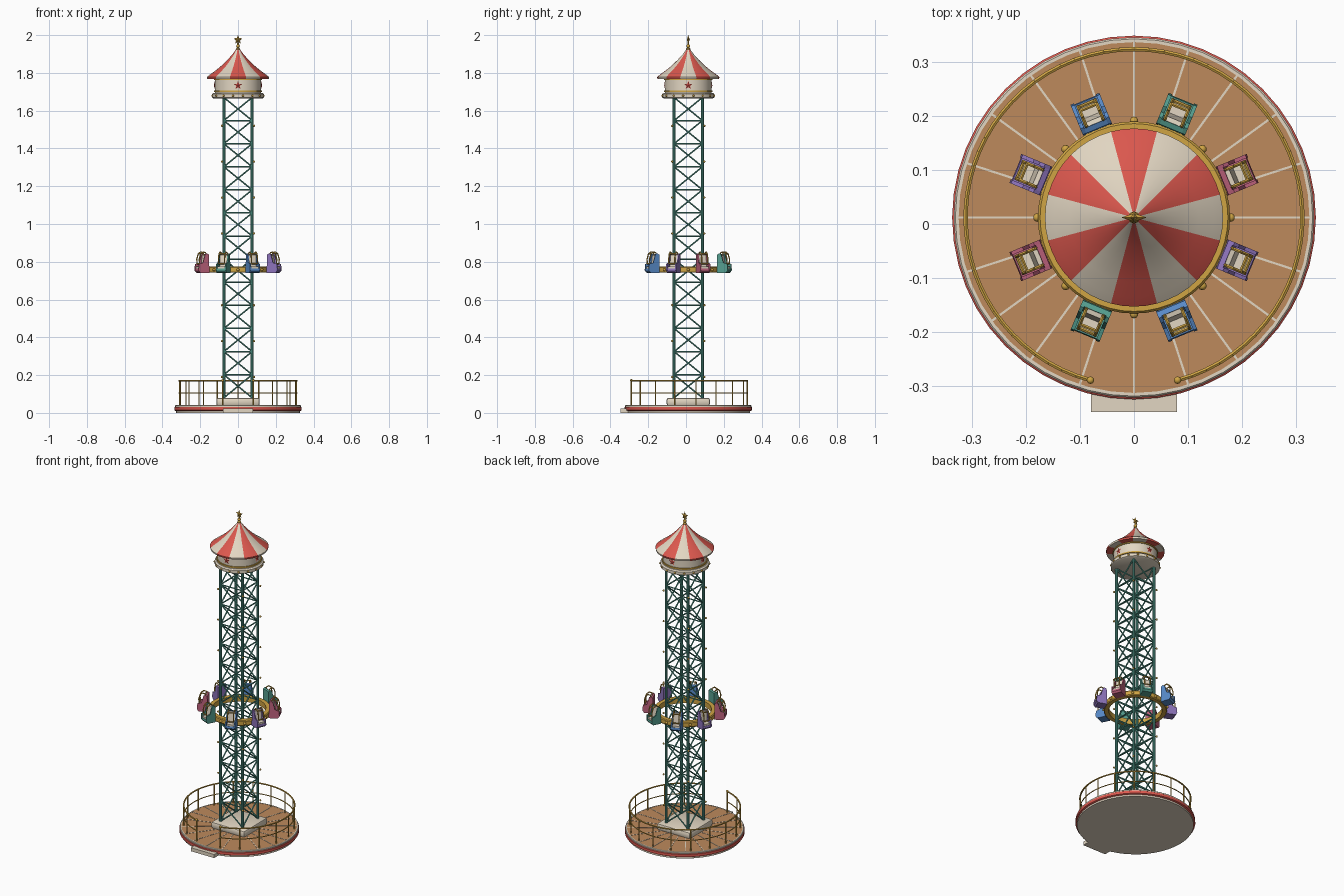
import bpy, bmesh, math
from mathutils import Matrix, Vector

if "Cube" in bpy.data.objects:
    bpy.data.objects.remove(bpy.data.objects["Cube"])

CY = 0.012  # tower axis sits slightly behind the origin because of the entry step
tau = math.tau


def mat(name, r, g, b):
    m = bpy.data.materials.new(name)
    lin = [((c / 255 + 0.055) / 1.055) ** 2.4 for c in (r, g, b)]
    m.diffuse_color = (*lin, 1)
    m.use_nodes = True
    m.node_tree.nodes["Principled BSDF"].inputs["Base Color"].default_value = m.diffuse_color
    return m


cream = mat("cream", 226, 214, 194)
red = mat("coral red", 220, 88, 78)
wood = mat("deck wood", 190, 138, 92)
gold = mat("gold", 208, 165, 68)
teal = mat("teal", 86, 160, 145)
pink = mat("rose pink", 190, 98, 125)
blue = mat("sky blue", 88, 138, 200)
purple = mat("lavender", 142, 116, 188)


def finish(bm, name, *mats, smooth=True):
    bmesh.ops.recalc_face_normals(bm, faces=bm.faces)
    for f in bm.faces:
        f.smooth = smooth
    me = bpy.data.meshes.new(name)
    bm.to_mesh(me)
    bm.free()
    if smooth:
        me.set_sharp_from_angle(angle=math.radians(35))
    for m in mats:
        me.materials.append(m)
    ob = bpy.data.objects.new(name, me)
    ob.location.y = CY
    bpy.context.collection.objects.link(ob)
    return ob


def box(bm, x0, x1, y0, y1, z0, z1, m=Matrix()):
    s = Matrix.Diagonal((x1 - x0, y1 - y0, z1 - z0, 1))
    t = Matrix.Translation(((x0 + x1) / 2, (y0 + y1) / 2, (z0 + z1) / 2))
    return bmesh.ops.create_cube(bm, size=1, matrix=m @ t @ s)


def tube(bm, pts, r, n=6):
    for a, b in zip(pts, pts[1:]):
        a, b = Vector(a), Vector(b)
        d = b - a
        m = Matrix.Translation((a + b) / 2) @ d.to_track_quat('Z', 'Y').to_matrix().to_4x4()
        bmesh.ops.create_cone(bm, cap_ends=True, segments=n, radius1=r, radius2=r,
                              depth=d.length, matrix=m)


def ball(bm, p, r):
    bmesh.ops.create_icosphere(bm, subdivisions=2, radius=r, matrix=Matrix.Translation(p))


def lathe(name, prof, *mats, n=48, closed=False, rule=None):
    bm = bmesh.new()
    rings = [[bm.verts.new((r * math.cos(tau * i / n), r * math.sin(tau * i / n), z))
              for i in range(n)] for r, z in prof]
    pairs = list(zip(rings, rings[1:]))
    if closed:
        pairs.append((rings[-1], rings[0]))
    for a, b in pairs:
        for i in range(n):
            j = (i + 1) % n
            f = bm.faces.new((a[i], a[j], b[j], b[i]))
            if rule:
                c = f.calc_center_median()
                f.material_index = rule(math.degrees(math.atan2(c.y, c.x)))
    if not closed:
        bm.faces.new(rings[0])
        bm.faces.new(rings[-1])
    return finish(bm, name, *mats)


def star(bm, R, th, m):
    # flat five-pointed star facing -y with slightly raised middle
    pts = [((R if k % 2 == 0 else R * 0.45) * math.sin(tau * k / 10),
            (R if k % 2 == 0 else R * 0.45) * math.cos(tau * k / 10)) for k in range(10)]
    rim = [bm.verts.new(m @ Vector((x, 0, z))) for x, z in pts]
    for s in (-1, 1):
        c = bm.verts.new(m @ Vector((0, s * th, 0)))
        for k in range(10):
            bm.faces.new((rim[k], rim[(k + 1) % 10], c))


def polar(r, deg, z):
    a = math.radians(deg)
    return Vector((r * math.cos(a), r * math.sin(a), z))


def rot(deg):
    return Matrix.Rotation(math.radians(deg), 4, 'Z')


# platform
lathe("platform_foot", [(0.328, 0), (0.328, 0.012)], cream)
lathe("platform_skirt", [(0.33, 0.01), (0.337, 0.014), (0.337, 0.03), (0.333, 0.033)], red)
lathe("platform_rim", [(0.325, 0.032), (0.334, 0.032), (0.334, 0.038), (0.331, 0.041), (0.325, 0.041)],
      cream, closed=True)
lathe("deck", [(0.326, 0.03), (0.326, 0.04)], wood)
bm = bmesh.new()
for k in range(20):
    box(bm, 0.1, 0.325, -0.002, 0.002, 0.038, 0.0415, rot(18 * k))
finish(bm, "deck_seams", cream, smooth=False)
bm = bmesh.new()
box(bm, -0.08, 0.08, -0.36, -0.3, 0.0, 0.022)
finish(bm, "entry_step", cream, smooth=False)

# railing, open at the front
bm = bmesh.new()
R, first, sweep = 0.312, -75, 330
for z, r in ((0.17, 0.0045), (0.105, 0.003)):
    tube(bm, [polar(R, first + sweep * i / 64, z) for i in range(65)], r)
for i in range(17):
    p = polar(R, first + sweep * i / 16, 0.038)
    tube(bm, [p, p + Vector((0, 0, 0.132))], 0.0035)
for d in (first, first + sweep):
    ball(bm, polar(R, d, 0.172), 0.007)
finish(bm, "railing", gold)

# tower plinth
bm = bmesh.new()
box(bm, -0.115, 0.115, -0.115, 0.115, 0.038, 0.08)
bmesh.ops.bevel(bm, geom=bm.edges[:], offset=0.012, segments=2, affect='EDGES', profile=0.5)
finish(bm, "tower_plinth", cream)

# lattice tower
L, z0, z1, panels = 0.075, 0.075, 1.67, 13
h = (z1 - 0.08) / panels
legs, braces, lamps = bmesh.new(), bmesh.new(), bmesh.new()
for k in range(4):
    m = rot(90 * k)
    tube(legs, [m @ Vector((L, L, z0)), m @ Vector((L, L, z1))], 0.0085, 10)
    for p in range(panels):
        a, b = 0.08 + p * h, 0.08 + (p + 1) * h
        tube(braces, [m @ Vector((-L, -L, a)), m @ Vector((L, -L, b))], 0.004)
        tube(braces, [m @ Vector((L, -L, a)), m @ Vector((-L, -L, b))], 0.004)
        tube(braces, [m @ Vector((-L, -L, b)), m @ Vector((L, -L, b))], 0.004)
    for i in range(8):
        ball(lamps, m @ Vector((L + 0.01, L + 0.01, 0.19 + 0.19 * i)), 0.006)
finish(legs, "tower_legs", teal)
finish(braces, "tower_braces", teal)
finish(lamps, "tower_lamps", gold)

# carriage ring
lathe("carriage_ring", [(0.15, 0.742), (0.174, 0.742), (0.178, 0.747), (0.178, 0.77),
                        (0.174, 0.775), (0.15, 0.775)], gold, closed=True)
bm = bmesh.new()
for k in range(8):
    ball(bm, polar(0.179, 45 * k, 0.758), 0.008)
finish(bm, "carriage_lamps", gold)

# seats: shell, cushions and restraint bar, facing outward
side = [(0.176, 0.74), (0.228, 0.742), (0.238, 0.755), (0.235, 0.788), (0.212, 0.795),
        (0.2, 0.838), (0.19, 0.845), (0.178, 0.838)]
shell = [(0.176, 0.74), (0.228, 0.742), (0.236, 0.752), (0.234, 0.764), (0.196, 0.764),
         (0.188, 0.842), (0.178, 0.838)]


def prism(bm, prof, t0, t1, m):
    a, b = ([bm.verts.new(m @ Vector((r, t, z))) for r, z in prof] for t in (t0, t1))
    n = len(prof)
    bm.faces.new(a)
    bm.faces.new(b)
    for i in range(n):
        bm.faces.new((a[i], a[(i + 1) % n], b[(i + 1) % n], b[i]))


for k in range(8):
    m = rot(22.5 + 45 * k)
    bm = bmesh.new()
    prism(bm, shell, -0.024, 0.024, m)
    for s in (-1, 1):
        prism(bm, side, s * 0.022, s * 0.029, m)
    finish(bm, f"seat_shell_{k}", (pink, teal, blue, purple)[k % 4], smooth=False)
    bm = bmesh.new()
    box(bm, 0.194, 0.232, -0.02, 0.02, 0.762, 0.774, m)
    prism(bm, [(0.192, 0.77), (0.205, 0.77), (0.197, 0.836), (0.187, 0.838)], -0.02, 0.02, m)
    finish(bm, f"seat_cushion_{k}", cream, smooth=False)
    bm = bmesh.new()
    arch = [(0.186, 0.83), (0.193, 0.848), (0.207, 0.852), (0.221, 0.842), (0.229, 0.815), (0.228, 0.79)]
    for s in (-1, 1):
        tube(bm, [m @ Vector((r, s * 0.017, z)) for r, z in arch], 0.0035)
    for r, z in (arch[-1], arch[3]):
        tube(bm, [m @ Vector((r, -0.017, z)), m @ Vector((r, 0.017, z))], 0.0035)
    finish(bm, f"restraint_bar_{k}", gold)

# crown drum with lamps, trim and stars
lathe("crown_flange", [(0.13, 1.665), (0.138, 1.67), (0.138, 1.688), (0.13, 1.694)], cream)
lathe("crown_drum", [(0.123, 1.69), (0.123, 1.775)], cream)
for name, z in (("drum_lower_trim", 1.698), ("drum_upper_trim", 1.762)):
    lathe(name, [(0.12, z), (0.128, z), (0.128, z + 0.008), (0.12, z + 0.008)], gold, closed=True)
bm = bmesh.new()
for k in range(16):
    ball(bm, polar(0.138, 22.5 * k + 11.25, 1.679), 0.006)
finish(bm, "flange_lamps", gold)
bm = bmesh.new()
for k in range(4):
    star(bm, 0.023, 0.004, rot(90 * k) @ Matrix.Translation((0, -0.1235, 1.734)))
finish(bm, "drum_stars", red, smooth=False)

# striped roof
lathe("roof", [(0.12, 1.768), (0.163, 1.768), (0.165, 1.778), (0.148, 1.792), (0.12, 1.812),
               (0.088, 1.838), (0.055, 1.87), (0.028, 1.9), (0.008, 1.928)], cream, red,
      rule=lambda d: int((d - 75) % 60 < 30))

# finial
lathe("finial_post", [(0.011, 1.915), (0.011, 1.928), (0.005, 1.934), (0.005, 1.962)], gold, n=16)
bm = bmesh.new()
ball(bm, (0, 0, 1.942), 0.01)
finish(bm, "finial_ball", gold)
bm = bmesh.new()
star(bm, 0.025, 0.008, Matrix.Translation((0, 0, 1.975)))
finish(bm, "finial_star", gold, smooth=False)
